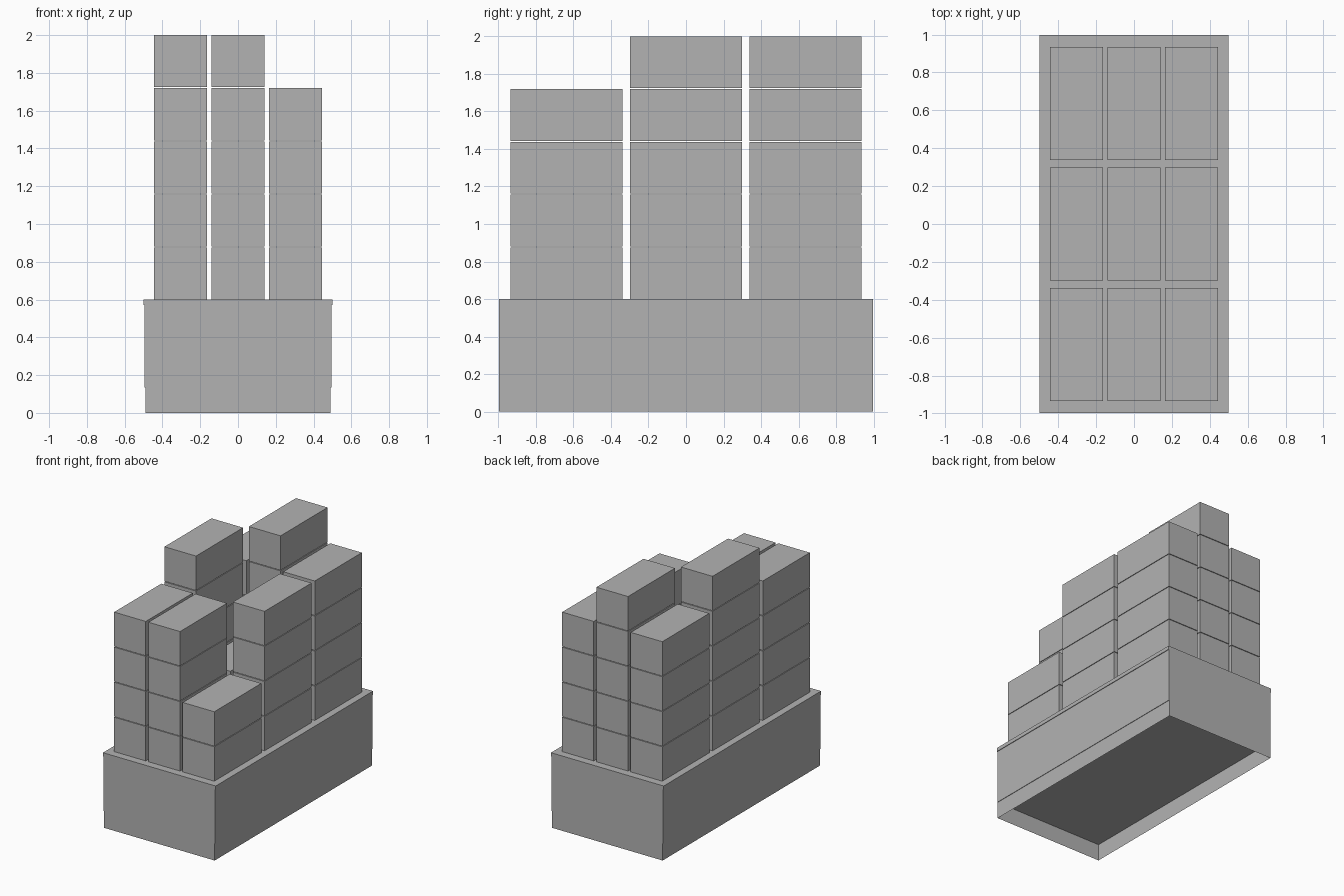
import bpy
import bmesh
from mathutils import Matrix, Vector

if "Cube" in bpy.data.objects:
    bpy.data.objects.remove(bpy.data.objects["Cube"])

grey = bpy.data.materials.new("mid grey")
grey.diffuse_color = (0.45, 0.45, 0.45, 1.0)
grey.use_nodes = True
grey.node_tree.nodes["Principled BSDF"].inputs["Base Color"].default_value = grey.diffuse_color


def box(name, x, y, z0, z1, size_x, size_y, open_ends=False):
    """Box centred on x, y between heights z0 and z1; optionally without top and bottom."""
    bm = bmesh.new()
    bmesh.ops.create_cube(bm, size=1.0, matrix=Matrix.Translation((x, y, (z0 + z1) / 2))
                          @ Matrix.Diagonal((size_x, size_y, z1 - z0, 1.0)))
    if open_ends:
        bm.normal_update()
        caps = [f for f in bm.faces if abs(f.normal.z) > 0.5]
        bmesh.ops.delete(bm, geom=caps, context='FACES')
    mesh = bpy.data.meshes.new(name)
    bm.to_mesh(mesh)
    bm.free()
    mesh.materials.append(grey)
    obj = bpy.data.objects.new(name, mesh)
    bpy.context.collection.objects.link(obj)
    return obj


# Base: open thin-walled skirt, main body whose underside is the recess, top lip
DECK = 0.6
LENGTH = 1.994
box("base_skirt", 0, 0, 0, 0.135, 0.982, LENGTH, open_ends=True)
box("base_body", 0, 0, 0.135, 0.57, 0.99, LENGTH)
box("base_top_lip", 0, 0, 0.57, DECK, 1.0, LENGTH)

# Stacked crates: rows from front to back, columns from left to right
stack_heights = [
    (4, 4, 2),
    (5, 2, 4),
    (4, 5, 4),
]
PITCH_X, PITCH_Y, PITCH_Z = 0.304, 0.637, 0.281
SIZE_X, SIZE_Y, SIZE_Z = 0.28, 0.596, 0.276
for row, heights in enumerate(stack_heights):
    for col, count in enumerate(heights):
        for level in range(count):
            z = DECK + level * PITCH_Z
            box(f"crate_{row}_{col}_{level}", (col - 1) * PITCH_X, (row - 1) * PITCH_Y,
                z, z + SIZE_Z, SIZE_X, SIZE_Y)
